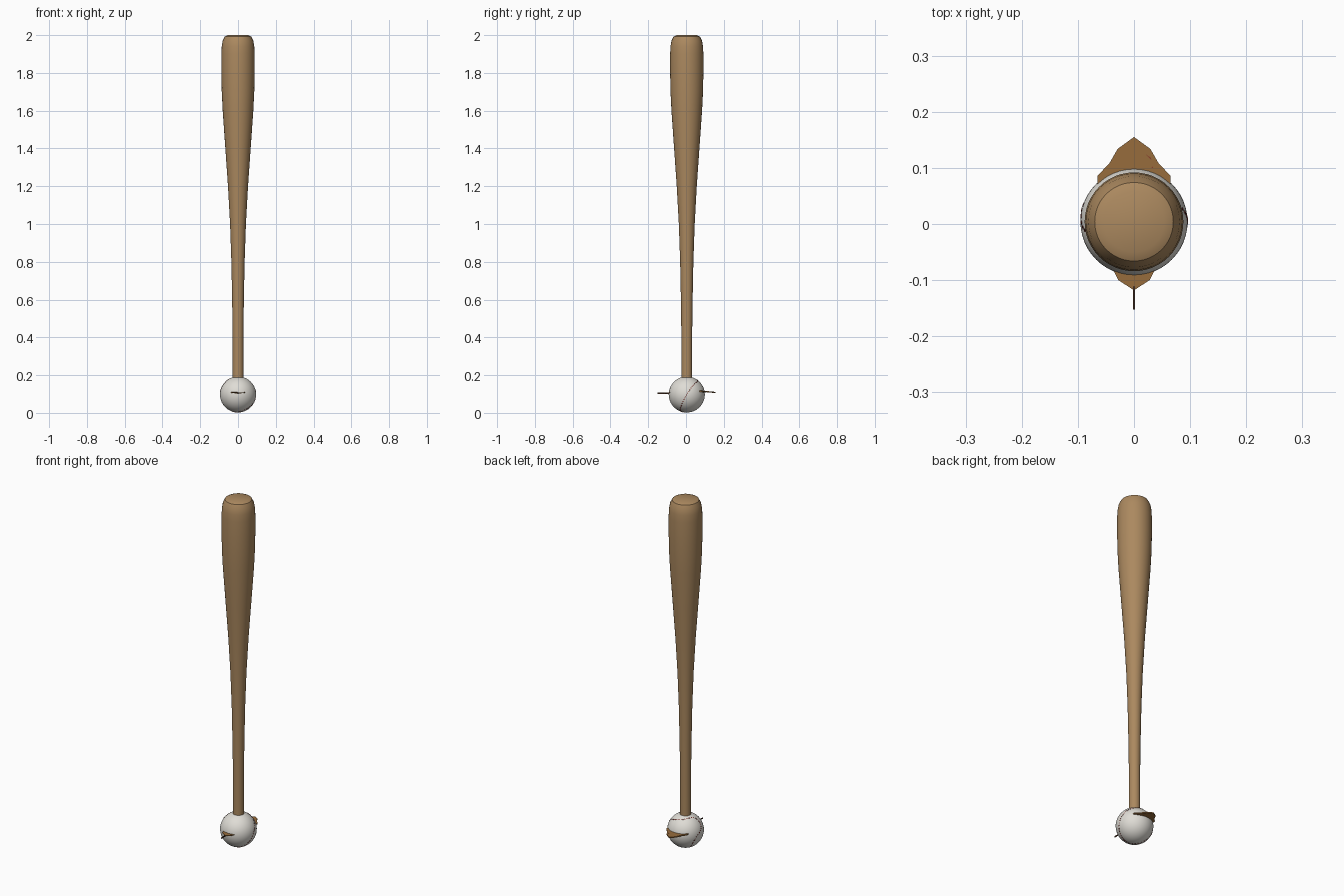
import bpy, bmesh, math
from mathutils import Vector

if "Cube" in bpy.data.objects:
    bpy.data.objects.remove(bpy.data.objects["Cube"])

def mat(name, c):
    m = bpy.data.materials.new(name)
    m.diffuse_color = (*c, 1)
    m.use_nodes = True
    m.node_tree.nodes["Principled BSDF"].inputs["Base Color"].default_value = m.diffuse_color
    return m

WOOD = mat("bat wood", (0.41, 0.25, 0.115))
WHITE = mat("ball leather", (0.74, 0.72, 0.67))
RED = mat("stitch red", (0.16, 0.02, 0.015))
TAN = mat("tan leather", (0.31, 0.15, 0.045))
RUST = mat("rust patch", (0.24, 0.05, 0.025))
DARK = mat("dark brown", (0.06, 0.025, 0.012))

CY = 0.004
R = 0.0955
C = Vector((0, CY, R + 0.002))

def finish(name, bm, m, smooth=True):
    bmesh.ops.recalc_face_normals(bm, faces=bm.faces)
    me = bpy.data.meshes.new(name)
    bm.to_mesh(me)
    bm.free()
    me.materials.append(m)
    ob = bpy.data.objects.new(name, me)
    bpy.context.collection.objects.link(ob)
    if smooth:
        bpy.context.view_layer.objects.active = ob
        ob.select_set(True)
        bpy.ops.object.shade_smooth_by_angle(angle=math.radians(35))
        ob.select_set(False)
    return ob

def lathe(name, profile, m, n=48):
    bm = bmesh.new()
    rings = [[bm.verts.new((r * math.cos(2 * math.pi * i / n),
                            CY + r * math.sin(2 * math.pi * i / n), z))
              for i in range(n)] for r, z in profile]
    for a, b in zip(rings, rings[1:]):
        for i in range(n):
            bm.faces.new((a[i], a[(i + 1) % n], b[(i + 1) % n], b[i]))
    bm.faces.new(rings[0])
    bm.faces.new(rings[-1])
    return finish(name, bm, m)

# Bat: barrel on top, handle ends inside the ball
lathe("bat", [(0.029, 0.06), (0.029, 0.2), (0.029, 0.45), (0.031, 0.6),
              (0.035, 0.8), (0.042, 1.0), (0.053, 1.2), (0.067, 1.4),
              (0.081, 1.6), (0.086, 1.7), (0.088, 1.8), (0.088, 1.9),
              (0.086, 1.94), (0.081, 1.97), (0.07, 1.992), (0.054, 2.0)], WOOD)

# Ball
bm = bmesh.new()
bmesh.ops.create_uvsphere(bm, u_segments=48, v_segments=32, radius=R)
bmesh.ops.translate(bm, vec=C, verts=bm.verts)
finish("ball", bm, WHITE)

# Seam: closed smooth path on the ball, laid as short stitches
path = [(1, 0, 0), (.68, -.33, -.68), (.1, -.3, -.95), (-.5, .3, -.8),
        (-.9, .4, -.2), (-.93, -.15, .35), (-.6, -.1, .8), (-.2, .5, .85),
        (.3, .6, .75), (.75, .35, .5)]
P = [Vector(p).normalized() for p in path]
pts = []
STEPS = 12
for i in range(len(P)):
    a, b, c, d = (P[(i + k) % len(P)] for k in (-1, 0, 1, 2))
    for s in range(STEPS):
        t = s / STEPS
        q = 0.5 * (2 * b + (c - a) * t + (2 * a - 5 * b + 4 * c - d) * t * t
                   + (3 * b - a - 3 * c + d) * t ** 3)
        pts.append(q.normalized())
bm = bmesh.new()
for i in range(0, len(pts), 2):
    u, v = pts[i], pts[(i + 1) % len(pts)]
    side = u.cross(v).normalized() * 0.0022
    low = [C + p * (R - 0.002) + s for p, s in ((u, side), (v, side), (v, -side), (u, -side))]
    vs = [bm.verts.new(p) for p in low]
    f = bm.faces.new(vs)
    top = bmesh.ops.extrude_face_region(bm, geom=[f])["geom"]
    bmesh.ops.translate(bm, vec=(u + v) * 0.0015,
                        verts=[g for g in top if isinstance(g, bmesh.types.BMVert)])
finish("seam_stitches", bm, RED, False)

def plate(name, outline, z, h, m, mirror=True):
    """Thin flat plate; a right-hand outline can be mirrored across x."""
    o = list(outline)
    if mirror:
        o += [(-x, y) for x, y in reversed(outline) if x > 0]
    bm = bmesh.new()
    f = bm.faces.new([bm.verts.new((x, y, z + abs(x) * 0.1)) for x, y in o])
    ext = bmesh.ops.extrude_face_region(bm, geom=[f])["geom"]
    bmesh.ops.translate(bm, vec=(0, 0, h),
                        verts=[g for g in ext if isinstance(g, bmesh.types.BMVert)])
    return finish(name, bm, m, False)

# Leaf shaped flaps sticking out of the ball, back and front
plate("back_flap", [(0, .03), (.055, .03), (.065, .07), (.065, .086),
                    (.044, .108), (.029, .134), (0, .155)], 0.105, 0.006, TAN)
plate("front_flap", [(0, -.118), (.028, -.1), (.038, -.08), (.04, -.03),
                     (0, -.03)], 0.102, 0.004, TAN)

# Painted patch and front spike
plate("flap_patch", [(0, .1), (.034, .1), (.03, .118), (.012, .13), (0, .14)],
      0.1108, 0.001, RUST, False)
plate("front_spike", [(0, -.152), (.0015, -.152), (.0015, -.06), (0, -.06)],
      0.1, 0.007, DARK)
